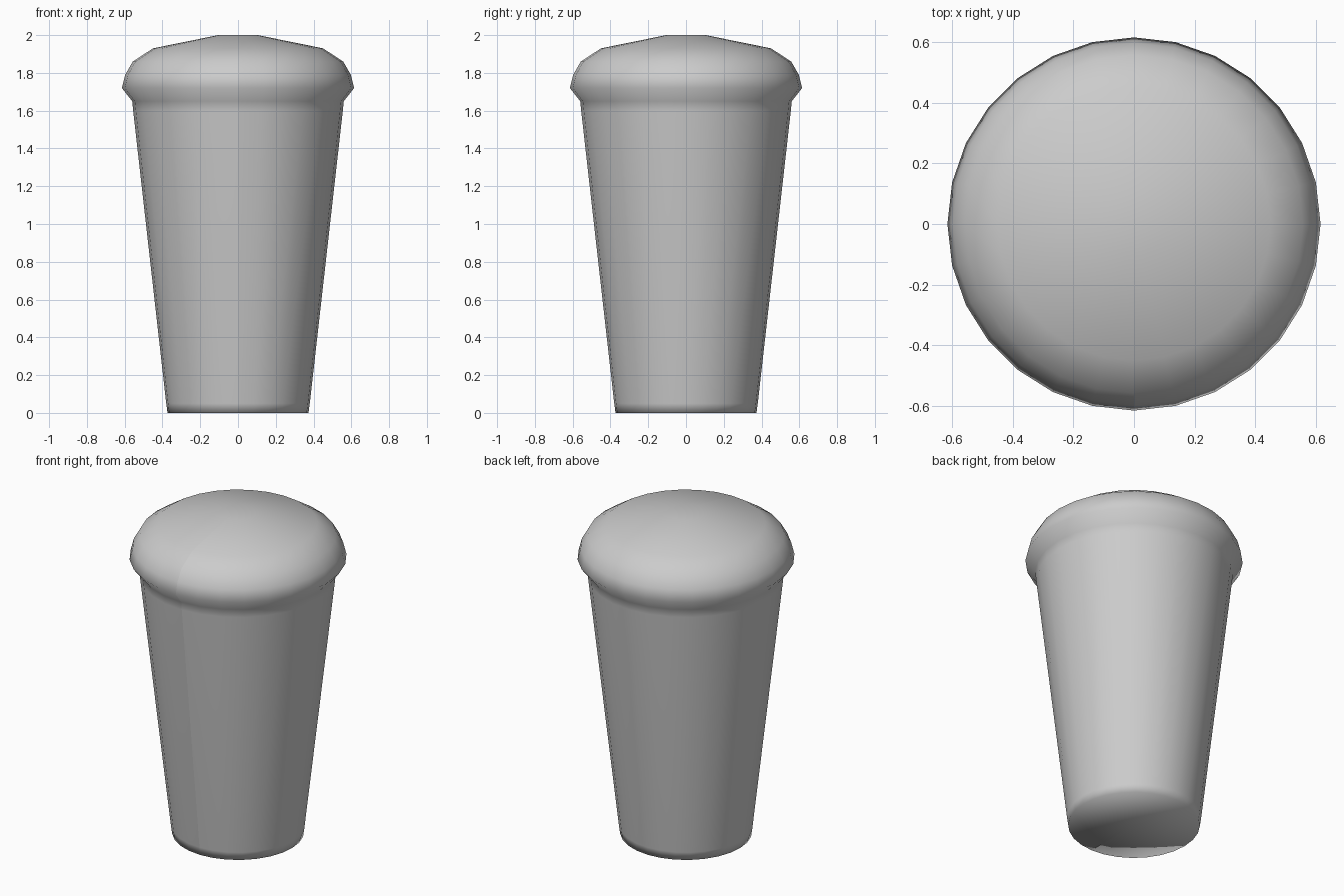
import bpy
import bmesh
from math import tau
from mathutils import Vector

cube = bpy.data.objects.get("Cube")
if cube:
    bpy.data.objects.remove(cube, do_unlink=True)

SIDES = 28

grey = bpy.data.materials.new("plain grey")
grey.use_nodes = True
colour = (0.6, 0.6, 0.6, 1)
grey.diffuse_color = colour
grey.node_tree.nodes["Principled BSDF"].inputs["Base Color"].default_value = colour


def lathe(name, profile):
    """Spin a (radius, height) profile around z, with an open seam at the front."""
    bm = bmesh.new()
    verts = [bm.verts.new((0, -r, z)) for r, z in profile]
    edges = [bm.edges.new(pair) for pair in zip(verts, verts[1:])]
    bmesh.ops.spin(bm, geom=verts + edges, cent=(0, 0, 0), axis=(0, 0, 1),
                   angle=tau, steps=SIDES, use_merge=False)
    # Close the poles only, leaving the seam split
    poles = [v for v in bm.verts if Vector(v.co.xy).length < 1e-5]
    bmesh.ops.remove_doubles(bm, verts=poles, dist=1e-4)
    bmesh.ops.recalc_face_normals(bm, faces=bm.faces)
    for face in bm.faces:
        face.smooth = True
    mesh = bpy.data.meshes.new(name)
    bm.to_mesh(mesh)
    bm.free()
    mesh.materials.append(grey)
    obj = bpy.data.objects.new(name, mesh)
    bpy.context.collection.objects.link(obj)
    return obj


# Tapered cup with a rounded rim and a shallow domed top, one continuous skin
lathe("domed_cup", [
    (0, 0), (0.373, 0), (0.38, 0.05),
    (0.555, 1.6), (0.56, 1.65), (0.615, 1.72), (0.597, 1.79),
    (0.557, 1.86), (0.45, 1.93), (0.105, 2), (0, 2),
])
